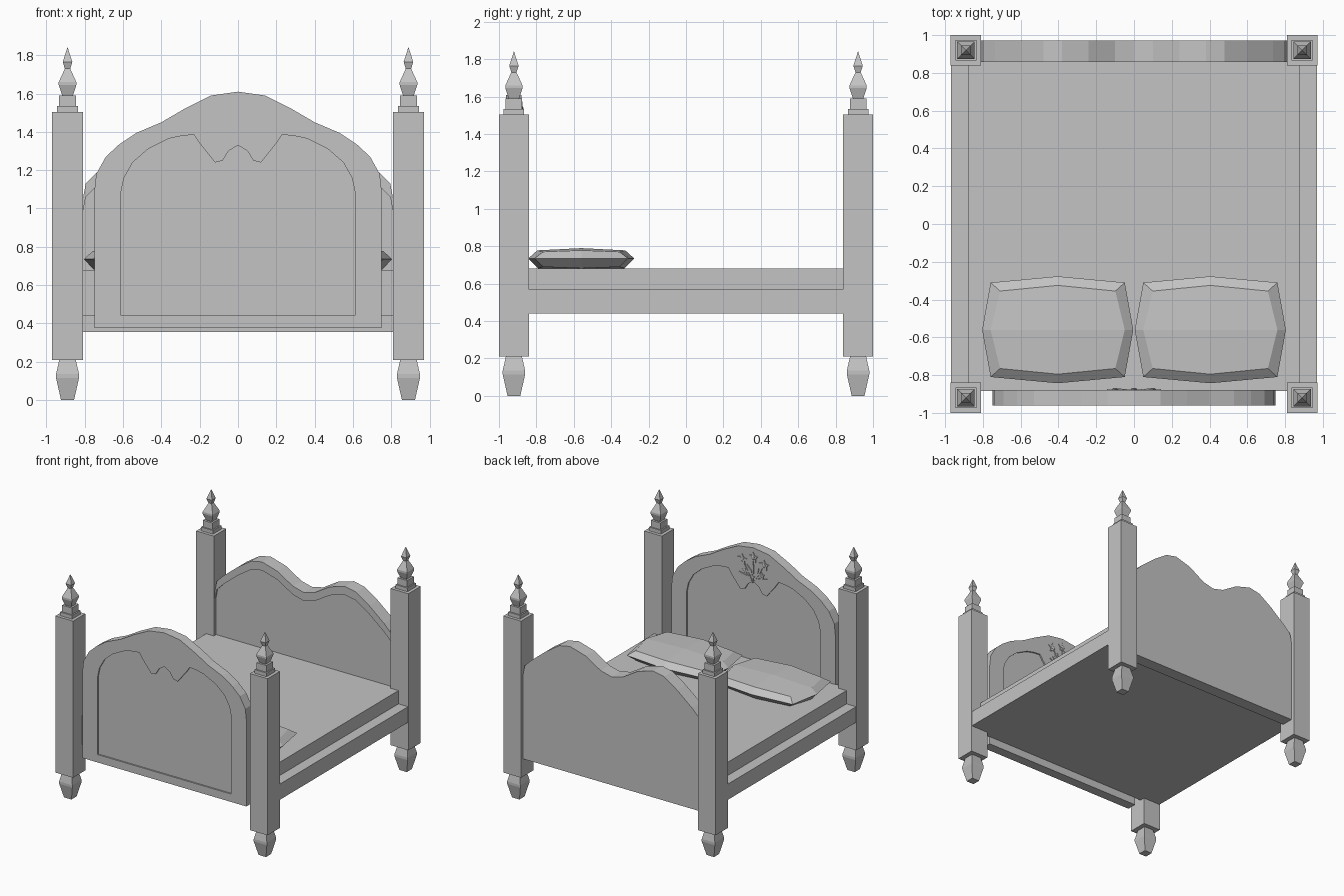
import bpy, bmesh, math

if "Cube" in bpy.data.objects:
    bpy.data.objects.remove(bpy.data.objects["Cube"])

mat = bpy.data.materials.new("plain_grey")
mat.diffuse_color = (0.55, 0.55, 0.55, 1)
mat.use_nodes = True
mat.node_tree.nodes["Principled BSDF"].inputs["Base Color"].default_value = mat.diffuse_color


def finish(name, bm):
    bmesh.ops.recalc_face_normals(bm, faces=bm.faces)
    me = bpy.data.meshes.new(name)
    bm.to_mesh(me)
    bm.free()
    me.materials.append(mat)
    ob = bpy.data.objects.new(name, me)
    bpy.context.collection.objects.link(ob)
    return ob


def box(name, x0, x1, y0, y1, z0, z1):
    bm = bmesh.new()
    bmesh.ops.create_cube(bm, size=1)
    for v in bm.verts:
        v.co.x = x0 + (v.co.x + .5) * (x1 - x0)
        v.co.y = y0 + (v.co.y + .5) * (y1 - y0)
        v.co.z = z0 + (v.co.z + .5) * (z1 - z0)
    return finish(name, bm)


def square_turning(name, x, y, profile):
    """Stack of square sections, given as (half width, z)."""
    bm = bmesh.new()
    rings = [[bm.verts.new((x + sx * h, y + sy * h, z))
              for sx, sy in ((-1, -1), (1, -1), (1, 1), (-1, 1))] for h, z in profile]
    for a, b in zip(rings, rings[1:]):
        for i in range(4):
            j = (i + 1) % 4
            bm.faces.new((a[i], a[j], b[j], b[i]))
    bm.faces.new(rings[0][::-1])
    bm.faces.new(rings[-1])
    return finish(name, bm)


def slab(name, outlines, y0, y1):
    """Flat board from x-z outlines; a second outline cuts a hole."""
    cu = bpy.data.curves.new(name, 'CURVE')
    cu.dimensions = '2D'
    cu.fill_mode = 'BOTH'
    cu.extrude = (y1 - y0) / 2
    for pts in outlines:
        sp = cu.splines.new('POLY')
        sp.points.add(len(pts) - 1)
        for p, (x, z) in zip(sp.points, pts):
            p.co = (x, z, 0, 1)
        sp.use_cyclic_u = True
    tmp = bpy.data.objects.new(name + "_curve", cu)
    bpy.context.collection.objects.link(tmp)
    dg = bpy.context.evaluated_depsgraph_get()
    me = bpy.data.meshes.new_from_object(tmp.evaluated_get(dg))
    bpy.data.objects.remove(tmp)
    bm = bmesh.new()
    bm.from_mesh(me)
    bmesh.ops.remove_doubles(bm, verts=bm.verts, dist=1e-5)
    for v in bm.verts:
        x, z, d = v.co
        v.co = (x, (y0 + y1) / 2 - d, z)
    for f in bm.faces:
        f.material_index = 0
        f.smooth = False
    return finish(name, bm)


def mirrored(half):
    """Right half outline ending on x = 0, completed on the left."""
    return half + [(-x, z) for x, z in reversed(half) if x > 0]


# Corner posts with feet and finials
foot = [(.034, 0), (.06, .115), (.06, .135), (.042, .215)]
finial = [(.055, 1.505), (.055, 1.535), (.044, 1.535), (.044, 1.59), (.028, 1.59),
          (.046, 1.645), (.046, 1.66), (.014, 1.73), (.025, 1.765), (.001, 1.84)]
for px in (-.89, .89):
    for py in (-.92, .92):
        box("post", px - .081, px + .081, py - .08, py + .08, .21, 1.505)
        square_turning("foot", px, py, foot)
        square_turning("finial", px, py, finial)

# Bed base and mattress
box("bed_base", -.968, .968, -.885, .90, .44, .57)
box("mattress", -.88, .88, -.885, .87, .57, .68)

# Headboard: frame around a recessed panel
head = mirrored([(.75, .375), (.75, 1.09), (.74, 1.18), (.69, 1.27), (.62, 1.335), (.53, 1.395),
                 (.40, 1.45), (.28, 1.52), (.14, 1.59), (0, 1.61)])
panel = mirrored([(.61, .44), (.61, 1.09), (.595, 1.16), (.55, 1.24), (.47, 1.31), (.36, 1.365),
                  (.29, 1.38), (.23, 1.385), (.20, 1.34), (.12, 1.24), (.08, 1.25),
                  (.05, 1.30), (0, 1.33)])
slab("headboard_frame", [head, panel], -.962, -.88)
slab("headboard_panel", [panel], -.95, -.892)

# Footboard with a band along its inner top edge
top = [(.81, 1.05), (.795, 1.13), (.735, 1.19), (.60, 1.30), (.48, 1.38), (.38, 1.40),
       (.24, 1.36), (.10, 1.275), (0, 1.25)]
slab("footboard", [mirrored([(.81, .355)] + top)], .87, .972)
arc = mirrored(top)
slab("footboard_band", [arc + [(x, z - .07) for x, z in reversed(arc)]], .858, .872)


# Pillows: stacked eight-point rings
def pillow(name, cx, cy):
    bm = bmesh.new()

    def ring(cw, ch, mw, mh, zc, zm):
        pts = [(-cw, -ch, zc), (0, -mh, zm), (cw, -ch, zc), (mw, 0, zm),
               (cw, ch, zc), (0, mh, zm), (-cw, ch, zc), (-mw, 0, zm)]
        return [bm.verts.new((cx + x, cy + y, z)) for x, y, z in pts]

    rings = [ring(.30, .205, .35, .23, .69, .682), ring(.355, .25, .40, .283, .735, .735),
             ring(.305, .205, .355, .235, .77, .778)]
    for a, b in zip(rings, rings[1:]):
        for i in range(8):
            j = (i + 1) % 8
            bm.faces.new((a[i], a[j], b[j], b[i]))
    for r, z in ((rings[0], .678), (rings[2], .79)):
        c = bm.verts.new((cx, cy, z))
        for i in (0, 2, 4, 6):
            bm.faces.new((r[i], r[i + 1], c, r[i - 1]))
    return finish(name, bm)


for s in (-1, 1):
    pillow("pillow", s * .404, -.56)


# Carved flower spray on the inner face of the headboard
def strip(name, x0, z0, x1, z1, w):
    """Lozenge-shaped stem or leaf."""
    dx, dz = x1 - x0, z1 - z0
    n = math.hypot(dx, dz)
    ox, oz = -dz / n * w, dx / n * w
    mx, mz = (x0 + x1) / 2, (z0 + z1) / 2
    slab(name, [[(x0, z0), (mx - ox, mz - oz), (x1, z1), (mx + ox, mz + oz)]], -.892, -.873)


def blossom(x, z, r):
    star = [(x + math.sin(a) * q, z + math.cos(a) * q)
            for i in range(10) for a, q in [(i * math.pi / 5, r if i % 2 == 0 else r * .55)]]
    slab("blossom", [star], -.885, -.874)
    bm = bmesh.new()
    bmesh.ops.create_icosphere(bm, subdivisions=1, radius=r * .4)
    for v in bm.verts:
        v.co = (v.co.x + x, v.co.y * .4 - .874, v.co.z + z)
    finish("blossom_centre", bm)


for bx, bz, r in ((0, 1.53, .045), (-.1, 1.49, .045), (.1, 1.49, .045),
                  (-.075, 1.40, .03), (.075, 1.40, .03)):
    strip("stem", 0, 1.32, bx, bz, .007)
    blossom(bx, bz, r)
for s in (-1, 1):
    strip("leaf", 0, 1.36, s * .055, 1.46, .016)
    strip("leaf", 0, 1.33, s * .13, 1.385, .014)
